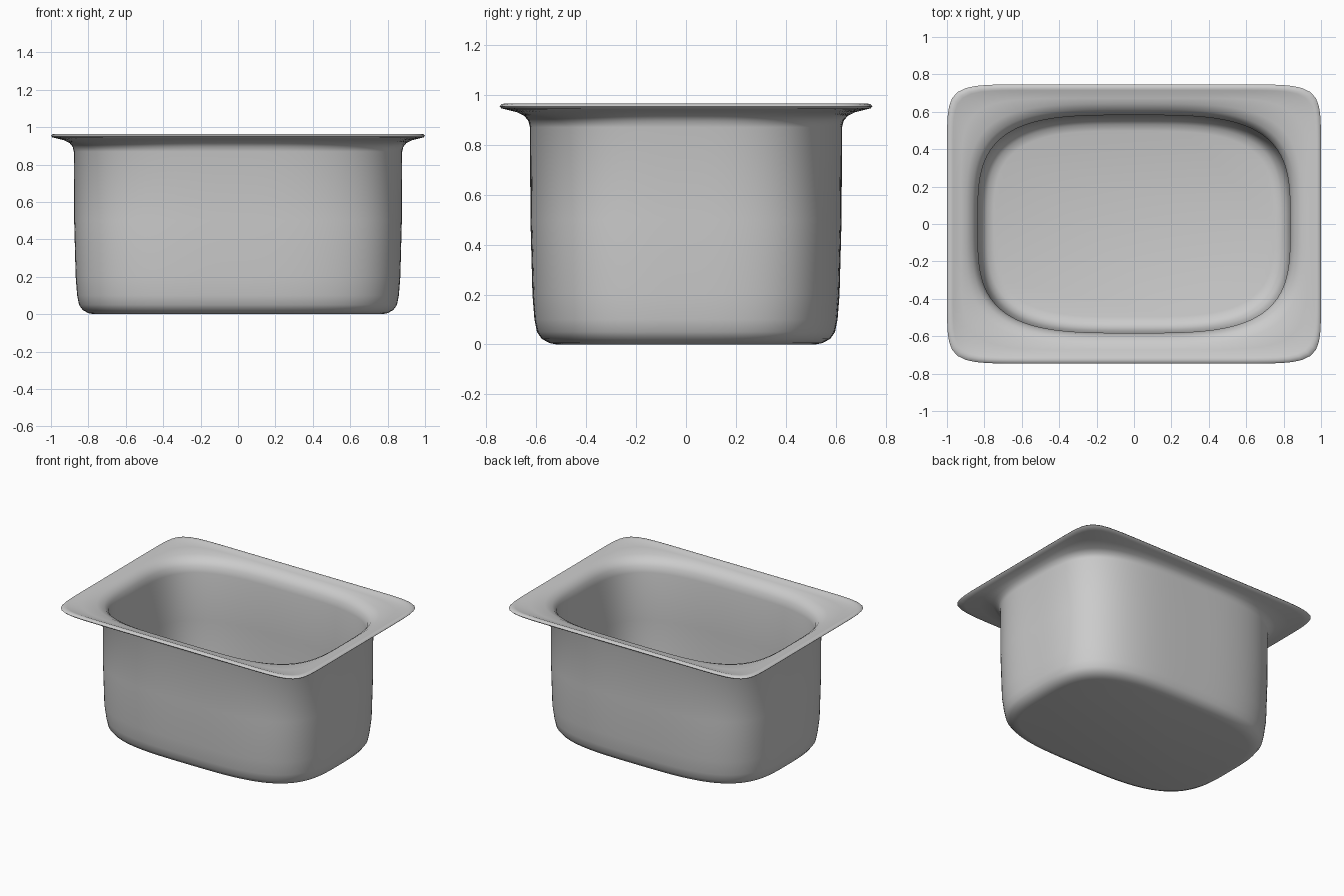
import bpy, bmesh, math

cube = bpy.data.objects.get("Cube")
if cube:
    bpy.data.objects.remove(cube, do_unlink=True)

steel = bpy.data.materials.new("brushed grey steel")
steel.use_nodes = True
colour = (0.6, 0.6, 0.6, 1)
steel.diffuse_color = colour
steel.node_tree.nodes["Principled BSDF"].inputs["Base Color"].default_value = colour

SEGMENTS = 160
INSET = 0.253  # half width minus half depth


def ring(bm, half_x, z, power):
    """Rounded rectangle outline; a higher power gives squarer corners."""
    half_y = half_x - INSET
    verts = []
    for i in range(SEGMENTS):
        a = 2 * math.pi * i / SEGMENTS
        c, s = math.cos(a), math.sin(a)
        r = (abs(c) ** power + abs(s) ** power) ** (-1 / power)
        verts.append(bm.verts.new((half_x * r * c, half_y * r * s, z)))
    return verts


# Pan section, from the underside out over the rim and down to the inner floor
section = [
    (0.77, 0.0, 3.4), (0.80, 0.006, 3.4), (0.83, 0.022, 3.4),
    (0.85, 0.05, 3.4), (0.86, 0.10, 3.4), (0.868, 0.2, 3.5),
    (0.876, 0.5, 3.5), (0.878, 0.87, 3.5), (0.884, 0.895, 3.6),
    (0.90, 0.915, 4), (0.93, 0.93, 6), (0.97, 0.940, 10),
    (0.993, 0.946, 12), (1.0, 0.954, 12), (0.993, 0.962, 12),
    (0.98, 0.965, 12), (0.968, 0.963, 12), (0.955, 0.957, 11),
    (0.925, 0.953, 6.5), (0.895, 0.945, 4), (0.865, 0.925, 3.6),
    (0.845, 0.895, 3.5), (0.835, 0.85, 3.5), (0.835, 0.5, 3.5),
    (0.832, 0.2, 3.5), (0.825, 0.12, 3.4), (0.81, 0.07, 3.4),
    (0.785, 0.045, 3.4), (0.75, 0.035, 3.4),
]

bm = bmesh.new()
rings = [ring(bm, *row) for row in section]
for low, high in zip(rings, rings[1:]):
    for i in range(SEGMENTS):
        j = (i + 1) % SEGMENTS
        bm.faces.new((low[i], low[j], high[j], high[i]))
bm.faces.new(rings[0][::-1])   # outer base
bm.faces.new(rings[-1])        # inner floor

mesh = bpy.data.meshes.new("rimmed_pan")
bm.to_mesh(mesh)
bm.free()
mesh.materials.append(steel)
pan = bpy.data.objects.new("rimmed_pan", mesh)
bpy.context.collection.objects.link(pan)

bpy.context.view_layer.objects.active = pan
pan.select_set(True)
bpy.ops.object.shade_smooth_by_angle(angle=math.radians(40))
